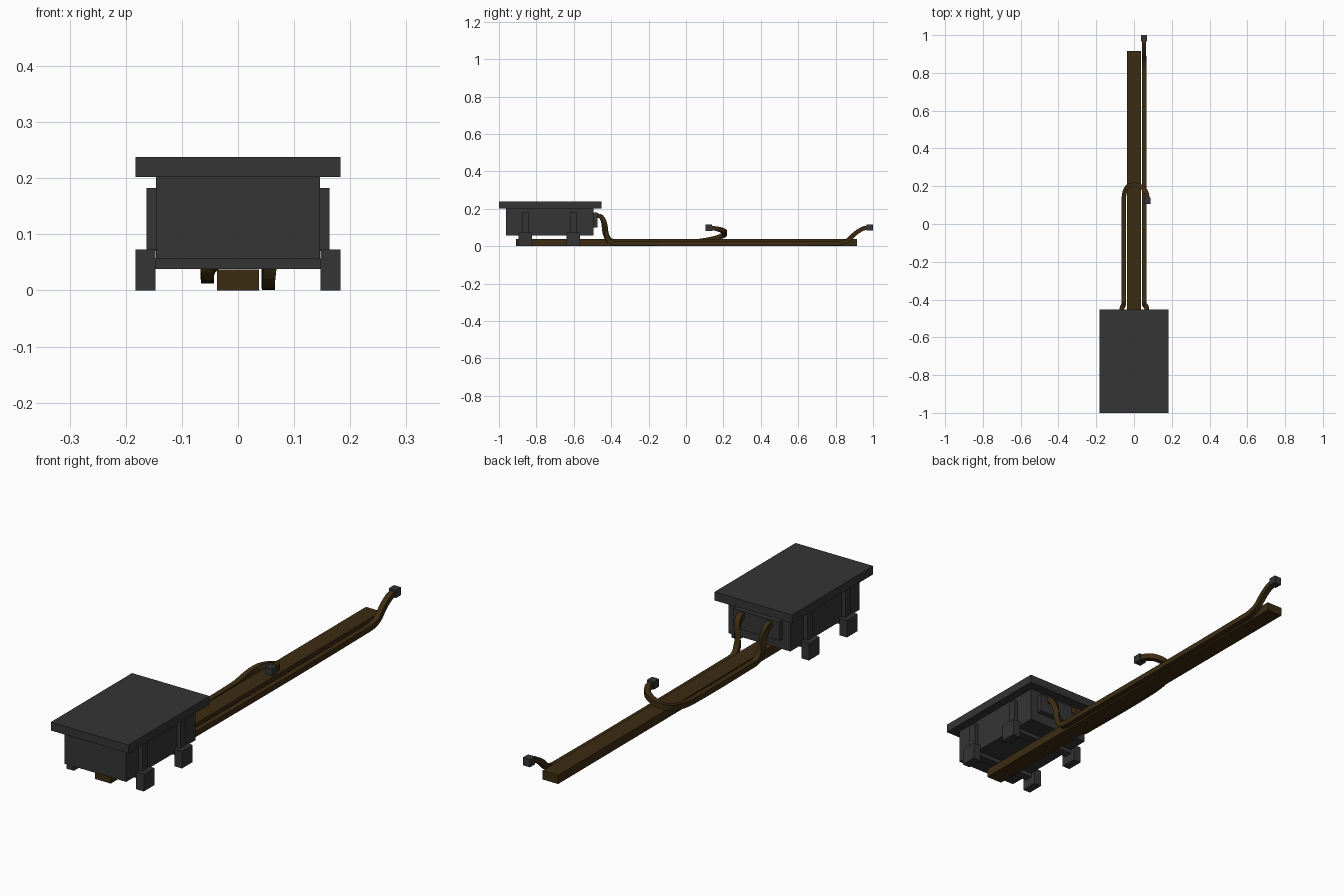
import bpy, bmesh
from mathutils import Vector

if "Cube" in bpy.data.objects:
    bpy.data.objects.remove(bpy.data.objects["Cube"])


def material(name, rgb):
    m = bpy.data.materials.new(name)
    m.diffuse_color = (*rgb, 1)
    m.use_nodes = True
    m.node_tree.nodes["Principled BSDF"].inputs["Base Color"].default_value = m.diffuse_color
    return m


GREY = material("dark grey", (0.035, 0.035, 0.035))
BROWN = material("dark brown", (0.045, 0.025, 0.006))


def finish(name, bm, mat):
    bmesh.ops.recalc_face_normals(bm, faces=bm.faces)
    me = bpy.data.meshes.new(name)
    bm.to_mesh(me)
    bm.free()
    me.materials.append(mat)
    bpy.context.collection.objects.link(bpy.data.objects.new(name, me))


def box(name, x, y, z, mat=GREY):
    bm = bmesh.new()
    bmesh.ops.create_cube(bm, size=1)
    for v in bm.verts:
        v.co = Vector([(a + b) / 2 + c * (b - a) for c, (a, b) in zip(v.co, (x, y, z))])
    finish(name, bm, mat)


def smooth_path(pts, steps=4):
    p = [Vector(q) for q in pts]
    p = [2 * p[0] - p[1]] + p + [2 * p[-1] - p[-2]]
    out = []
    for a, b, c, d in zip(p, p[1:], p[2:], p[3:]):
        # rounding is limited on long spans so straight runs stay straight
        L = (c - b).length
        t0 = (c - a).normalized() * L
        t1 = (d - b).normalized() * L
        for i in range(steps):
            t = i / steps
            out.append(b * (2*t**3 - 3*t**2 + 1) + t0 * (t**3 - 2*t**2 + t)
                       + c * (3*t**2 - 2*t**3) + t1 * (t**3 - t**2))
    return out + [p[-2]]


def cable(name, pts, r=0.0115):
    path = smooth_path(pts)
    bm = bmesh.new()
    rings = []
    for i, p in enumerate(path):
        t = (path[min(i + 1, len(path) - 1)] - path[max(i - 1, 0)]).normalized()
        side = t.cross(Vector((0, 0, 1))).normalized()
        up = side.cross(t)
        rings.append([bm.verts.new(p + side * r * a + up * r * b)
                      for a, b in ((-1, -1), (1, -1), (1, 1), (-1, 1))])
    for q, s in zip(rings, rings[1:]):
        for k in range(4):
            bm.faces.new((q[k], q[(k + 1) % 4], s[(k + 1) % 4], s[k]))
    bm.faces.new(rings[0])
    bm.faces.new(rings[-1])
    finish(name, bm, BROWN)


# Crate with overhanging lid and rear socket panel
box("lid", (-0.183, 0.183), (-1.0, -0.453), (0.202, 0.238))
box("crate_body", (-0.146, 0.146), (-0.962, -0.495), (0.056, 0.203))
box("socket_panel", (-0.11, 0.11), (-0.496, -0.473), (0.10, 0.18))

# Feet, side posts and cross beams
for n, y in (("front", -0.86), ("rear", -0.603)):
    box(n + "_cross_beam", (-0.15, 0.15), (y - 0.018, y + 0.018), (0.038, 0.057))
    for side, s in (("left", -1), ("right", 1)):
        box(f"{n}_{side}_foot", sorted((s * 0.147, s * 0.183)), (y - 0.036, y + 0.036), (0, 0.073))
        box(f"{n}_{side}_post", sorted((s * 0.145, s * 0.163)), (y - 0.018, y + 0.018), (0.07, 0.183))

# Long rail
box("rail", (-0.037, 0.037), (-0.91, 0.915), (0, 0.037), BROWN)

# Cables and their end plugs
cable("long_cable", [(0.068, -0.48, 0.163), (0.067, -0.455, 0.158), (0.064, -0.438, 0.125),
                     (0.057, -0.428, 0.06), (0.054, -0.405, 0.022), (0.054, -0.35, 0.0148),
                     (0.054, 0.80, 0.0148), (0.054, 0.86, 0.028), (0.053, 0.905, 0.068),
                     (0.053, 0.945, 0.093), (0.053, 0.975, 0.10)])
cable("short_cable", [(-0.066, -0.48, 0.163), (-0.065, -0.455, 0.158), (-0.061, -0.438, 0.125),
                      (-0.056, -0.428, 0.07), (-0.054, -0.405, 0.033), (-0.054, -0.35, 0.0265),
                      (-0.054, 0.05, 0.0265), (-0.053, 0.15, 0.042), (-0.036, 0.195, 0.056),
                      (0.0, 0.208, 0.07), (0.042, 0.195, 0.084), (0.066, 0.165, 0.093),
                      (0.071, 0.13, 0.098)])
box("long_cable_plug", (0.036, 0.070), (0.965, 1.0), (0.084, 0.117))
box("short_cable_plug", (0.054, 0.087), (0.105, 0.14), (0.082, 0.115))
